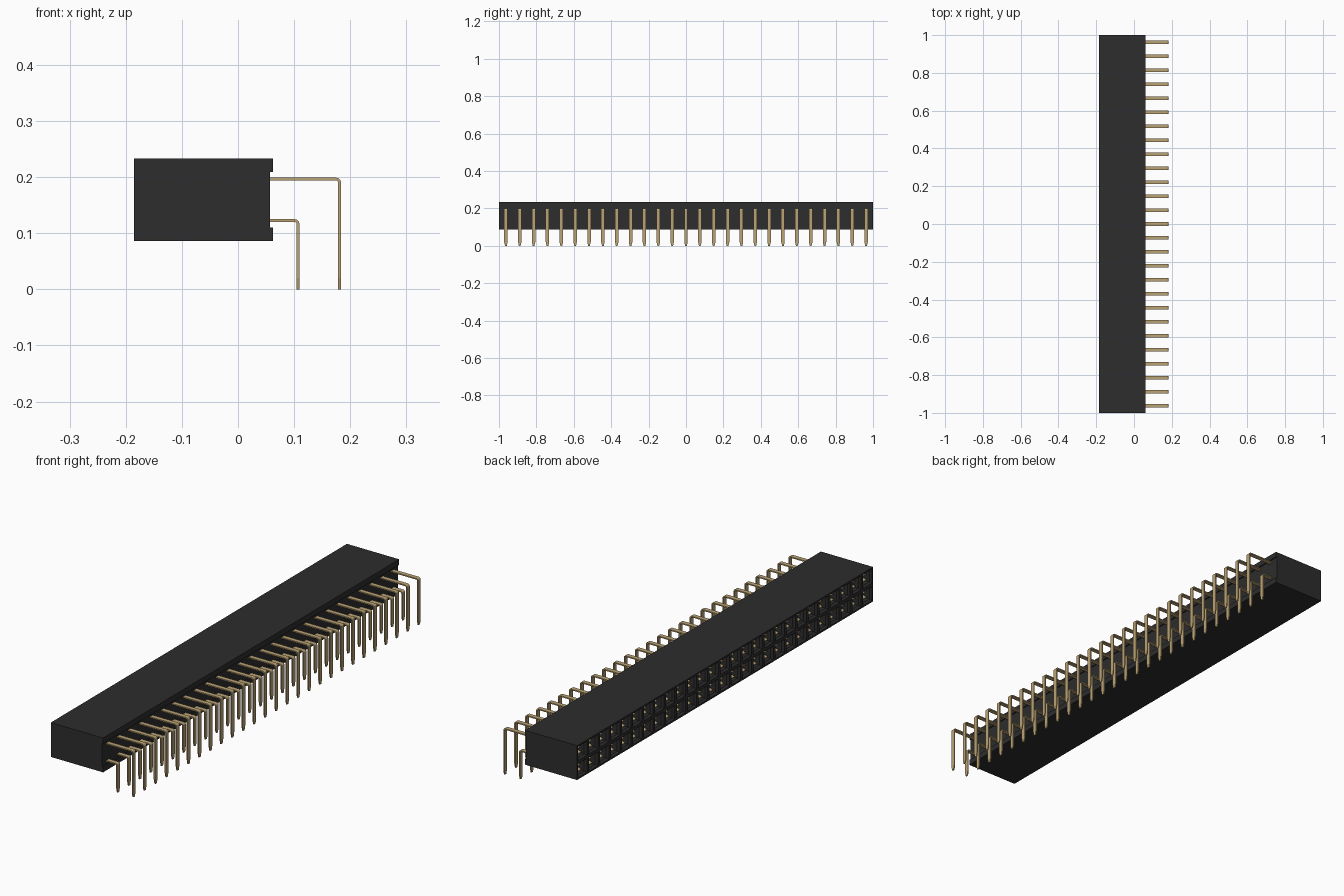
import bpy, bmesh, math
from mathutils import Vector

if "Cube" in bpy.data.objects:
    bpy.data.objects.remove(bpy.data.objects["Cube"], do_unlink=True)

COUNT = 27
PITCH = 2 / COUNT
ROWS = {"lower": (0.1225, 0.107), "upper": (0.1965, 0.181)}   # row height, leg x


def material(name, rgb):
    m = bpy.data.materials.new(name)
    m.use_nodes = True
    m.diffuse_color = (*rgb, 1)
    m.node_tree.nodes["Principled BSDF"].inputs["Base Color"].default_value = (*rgb, 1)
    return m


BLACK = material("black plastic", (0.026, 0.026, 0.026))
GOLD = material("gold metal", (0.50, 0.37, 0.18))


def make_object(name, bm, mat):
    bmesh.ops.recalc_face_normals(bm, faces=bm.faces)
    mesh = bpy.data.meshes.new(name)
    bm.to_mesh(mesh)
    bm.free()
    mesh.materials.append(mat)
    ob = bpy.data.objects.new(name, mesh)
    bpy.context.collection.objects.link(ob)
    return ob


def loft(bm, sections):
    """Join closed sections with quads and cap both ends."""
    rings = [[bm.verts.new(p) for p in s] for s in sections]
    n = len(rings[0])
    for a, b in zip(rings, rings[1:]):
        for i in range(n):
            j = (i + 1) % n
            bm.faces.new((a[i], a[j], b[j], b[i]))
    bm.faces.new(rings[0])
    bm.faces.new(rings[-1])


def strip(bm, path, thick):
    """Flat metal strip along (x, z, half width) points, mitred at the bends."""
    pts = [Vector((p[0], p[1])) for p in path]
    sections = []
    for i, p in enumerate(pts):
        d0 = (p - pts[i - 1]).normalized() if i else None
        d1 = (pts[i + 1] - p).normalized() if i < len(pts) - 1 else None
        d0, d1 = d0 or d1, d1 or d0
        t = (d0 + d1).normalized()
        o = Vector((-t.y, t.x)) * (thick / 2 / max(t.dot(d1), 0.5))
        a, b, w = p + o, p - o, path[i][2]
        sections.append([(a.x, -w, a.y), (a.x, w, a.y), (b.x, w, b.y), (b.x, -w, b.y)])
    loft(bm, sections)


# Housing: profile with a shallow rear recess, one section per pin position
profile = [(-0.185, 0.086), (0.062, 0.086), (0.062, 0.110), (0.057, 0.110),
           (0.057, 0.209), (0.062, 0.209), (0.062, 0.233), (-0.185, 0.233),
           (-0.185, 0.1595)]
bm = bmesh.new()
loft(bm, [[(x, -1 + i * PITCH, z) for x, z in profile] for i in range(COUNT + 1)])
bmesh.ops.recalc_face_normals(bm, faces=bm.faces)

# Sockets: bevelled mouth and deep square hole in every cell of the mating face
cells = [f for f in bm.faces if f.normal.x < -0.9]
bmesh.ops.inset_individual(bm, faces=cells, thickness=0.010)
bmesh.ops.inset_individual(bm, faces=cells, thickness=0.009, depth=-0.009)
holes = bmesh.ops.extrude_discrete_faces(bm, faces=cells)["faces"]
bmesh.ops.translate(bm, vec=(0.11, 0, 0), verts=list({v for f in holes for v in f.verts}))
make_object("housing", bm, BLACK)

# Pins and spring contacts, one repeated strip per row
W, T, R = 0.0093, 0.005, 0.006
for row, (z, leg) in ROWS.items():
    bm = bmesh.new()
    bend = [(leg - R + R * math.sin(a), z - R + R * math.cos(a), W)
            for a in (math.radians(k * 22.5) for k in range(5))]
    strip(bm, [(-0.075, z, W), *bend, (leg, 0.02, W), (leg, 0, W * 0.5)], T)
    pin = make_object(row + "_pins", bm, GOLD)

    bm = bmesh.new()
    strip(bm, [(-0.076, z - 0.015, W), (-0.076, z + 0.015, W)], 0.004)
    for s in (1, -1):
        strip(bm, [(-0.076, z + s * 0.014, W), (-0.10, z + s * 0.013, W),
                   (-0.150, z + s * 0.004, W), (-0.172, z + s * 0.012, W)], 0.003)
    contact = make_object(row + "_contacts", bm, GOLD)

    for ob in (pin, contact):
        ob.location.y = -1 + PITCH / 2
        arr = ob.modifiers.new("repeat", "ARRAY")
        arr.use_relative_offset = False
        arr.use_constant_offset = True
        arr.constant_offset_displace = (0, PITCH, 0)
        arr.count = COUNT
